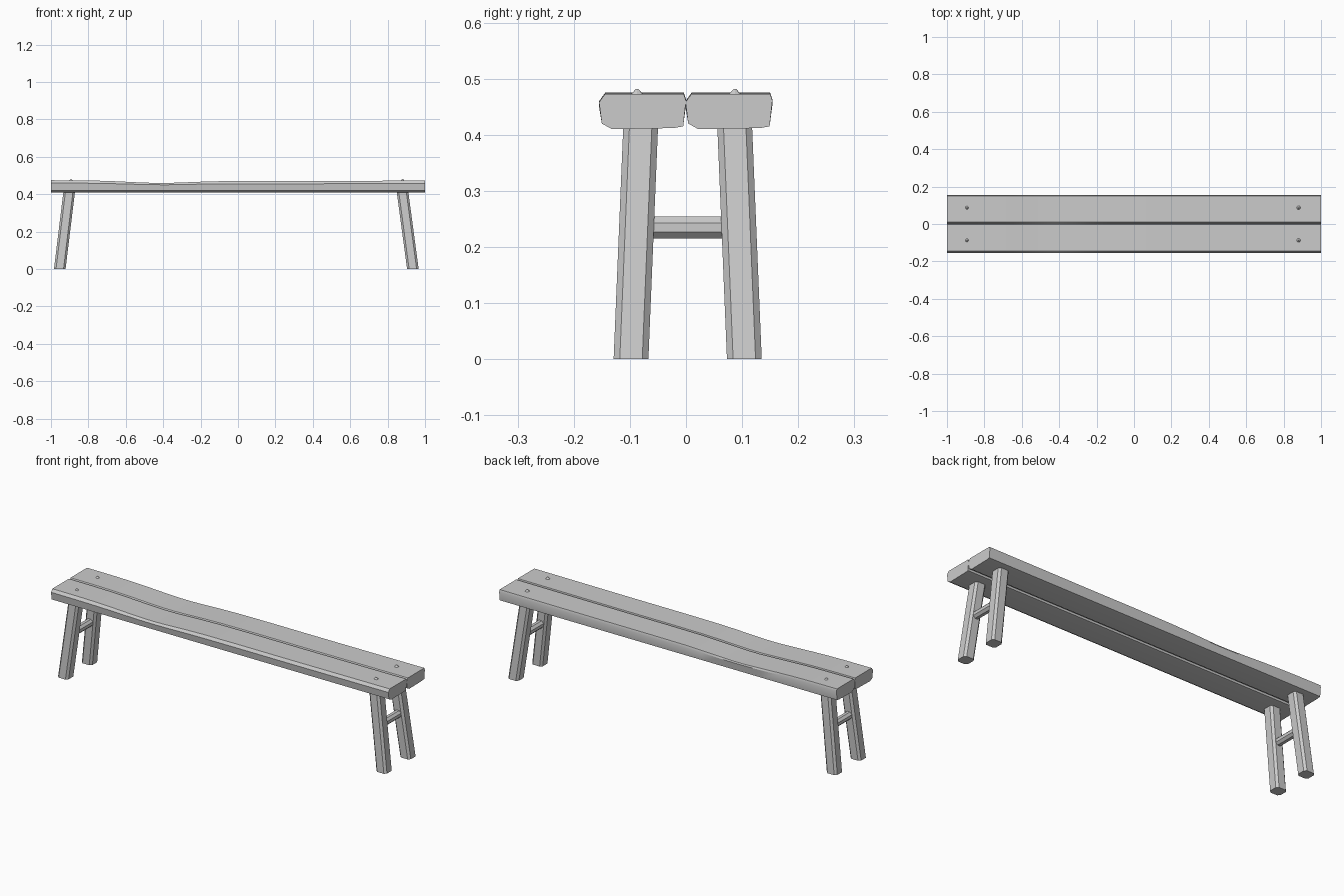
import bpy, bmesh, math
from mathutils import Vector

if "Cube" in bpy.data.objects:
    bpy.data.objects.remove(bpy.data.objects["Cube"])


def loft(name, rings, smooth=None):
    """Skin a list of equal-length point rings and cap both ends."""
    bm = bmesh.new()
    vr = [[bm.verts.new(p) for p in r] for r in rings]
    n = len(rings[0])
    for a, b in zip(vr, vr[1:]):
        for i in range(n):
            j = (i + 1) % n
            bm.faces.new((a[i], a[j], b[j], b[i]))
    bm.faces.new(vr[0])
    bm.faces.new(vr[-1])
    bmesh.ops.recalc_face_normals(bm, faces=bm.faces)
    me = bpy.data.meshes.new(name)
    bm.to_mesh(me)
    bm.free()
    ob = bpy.data.objects.new(name, me)
    bpy.context.collection.objects.link(ob)
    if smooth:
        bpy.ops.object.select_all(action='DESELECT')
        ob.select_set(True)
        bpy.context.view_layer.objects.active = ob
        bpy.ops.object.shade_smooth_by_angle(angle=math.radians(smooth))
    return ob


# Seat planks: chamfered section with a shallow worn hollow left of centre
SECTION = [(-0.155, 0.460), (-0.144, 0.475), (-0.110, 0.475), (-0.075, 0.475),
           (-0.040, 0.475), (-0.004, 0.475), (0.0, 0.463), (-0.005, 0.415),
           (-0.022, 0.412), (-0.132, 0.410), (-0.150, 0.420)]
STATIONS = [-1, -0.85, -0.75, -0.65, -0.55, -0.45, -0.38, -0.3, -0.2, -0.1, 0.1, 0.4, 1]


def plank(name, dy):
    rings = []
    for x in STATIONS:
        dip = 0.011 * math.exp(-((x + 0.42) / 0.22) ** 2)
        settle = 0.004 * min(1, max(0, (x + 0.9) / 0.5))
        ring = []
        for i, (y, z) in enumerate(SECTION):
            if 1 <= i <= 5:
                z -= dip
            elif i in (0, 6):
                z -= 0.5 * dip
            if i < 7:
                z -= settle * (0.5 if x > 0.9 else 1)
            ring.append((x, y + dy, z))
        rings.append(ring)
    loft(name, rings, 30)


plank("front_plank", 0)
plank("back_plank", 0.154)

# Splayed legs: squares with chamfered corners
H, C = 0.031, 0.011
LEG = [(-H, -H + C), (-H + C, -H), (H - C, -H), (H, -H + C),
       (H, H - C), (H - C, H), (-H + C, H), (-H, H - C)]


def leg(name, foot, top):
    d = Vector(top) - Vector(foot)
    rings = []
    for z in (0, 0.425):
        c = Vector(foot) + d * (z / 0.41)
        rings.append([(c.x + px, c.y + py, z) for px, py in LEG])
    loft(name, rings)


ENDS = {"left": (-0.953, -0.903, -0.893), "right": (0.935, 0.880, 0.880)}
for end, (fx, tx, peg_x) in ENDS.items():
    leg(end + "_front_leg", (fx, -0.098), (tx, -0.081))
    leg(end + "_back_leg", (fx, 0.104), (tx, 0.087))

    # Faceted stretcher joining each leg pair
    cx = fx + (tx - fx) * 0.235 / 0.41
    angles = [math.pi / 8 + k * math.pi / 4 for k in range(8)]
    loft(end + "_stretcher",
         [[(cx + 0.021 * math.cos(a), y, 0.235 + 0.021 * math.sin(a)) for a in angles]
          for y in (-0.085, 0.088)])

    # Small pointed pegs showing through the seat
    for side, y in (("front", -0.087), ("back", 0.087)):
        bpy.ops.mesh.primitive_cone_add(vertices=8, radius1=0.013, radius2=0.002,
                                        depth=0.012, location=(peg_x, y, 0.476))
        bpy.context.object.name = f"{end}_{side}_peg"
